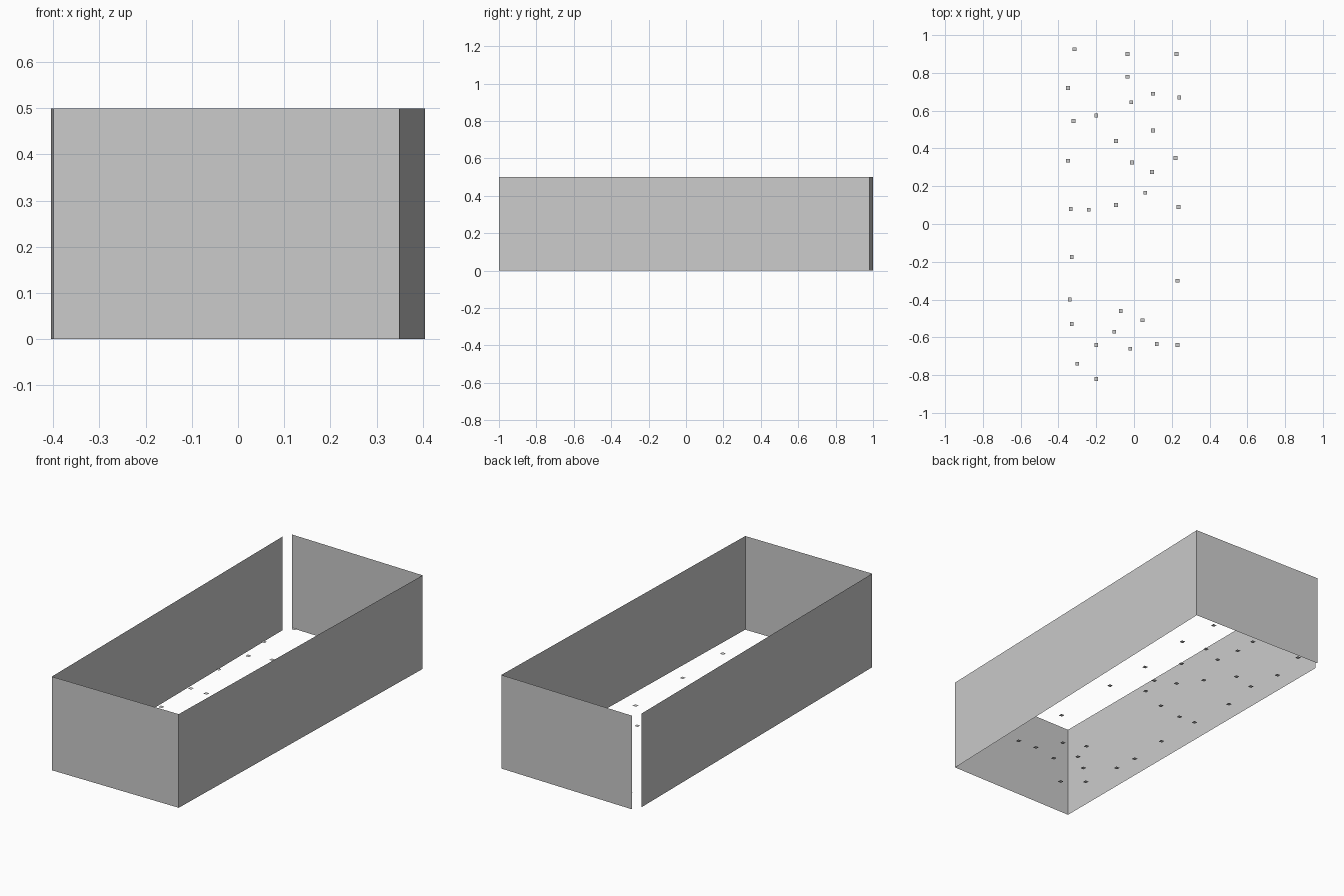
import bpy

if "Cube" in bpy.data.objects:
    bpy.data.objects.remove(bpy.data.objects["Cube"])

WALL_H = 0.5
DOT_Z, DOT_HALF = 0.042, 0.01


def make_mesh(name, verts, faces):
    me = bpy.data.meshes.new(name)
    me.from_pydata(verts, [], faces)
    me.update()
    ob = bpy.data.objects.new(name, me)
    bpy.context.collection.objects.link(ob)
    return ob


def make_wall(name, a, b):
    """Upright single-sheet wall between two plan points."""
    make_mesh(name, [(*a, 0), (*b, 0), (*b, WALL_H), (*a, WALL_H)], [(0, 1, 2, 3)])


# Four sheet walls, slightly skewed, with an open gap at the back left corner
front_left, front_right, back_right = (-0.40, -1.0), (0.35, -1.0), (0.405, 0.98)
make_wall("front_wall", front_left, front_right)
make_wall("right_wall", front_right, back_right)
make_wall("back_wall", back_right, (-0.38, 1.0))
make_wall("left_wall", (-0.405, 0.955), front_left)

# Small flat squares scattered just above the ground
spots = [
    (-.315, .925), (-.035, .9), (.225, .9), (-.035, .78), (-.35, .72), (.1, .69),
    (.24, .67), (-.015, .645), (-.2, .575), (-.32, .545), (.1, .495), (-.095, .44),
    (.22, .35), (-.35, .335), (-.01, .325), (.095, .275), (.06, .165), (-.095, .1),
    (.235, .09), (-.335, .08), (-.24, .075), (-.33, -.175), (.23, -.3), (-.34, -.4),
    (-.07, -.46), (.045, -.51), (-.33, -.53), (-.105, -.57), (-.2, -.64), (.12, -.635),
    (.23, -.64), (-.02, -.66), (-.3, -.74), (-.2, -.82),
]
verts, faces = [], []
for x, y in spots:
    n = len(verts)
    for sx, sy in ((-1, -1), (1, -1), (1, 1), (-1, 1)):
        verts.append((x + sx * DOT_HALF, y + sy * DOT_HALF, DOT_Z))
    faces.append((n, n + 1, n + 2, n + 3))
make_mesh("floor_chips", verts, faces)
